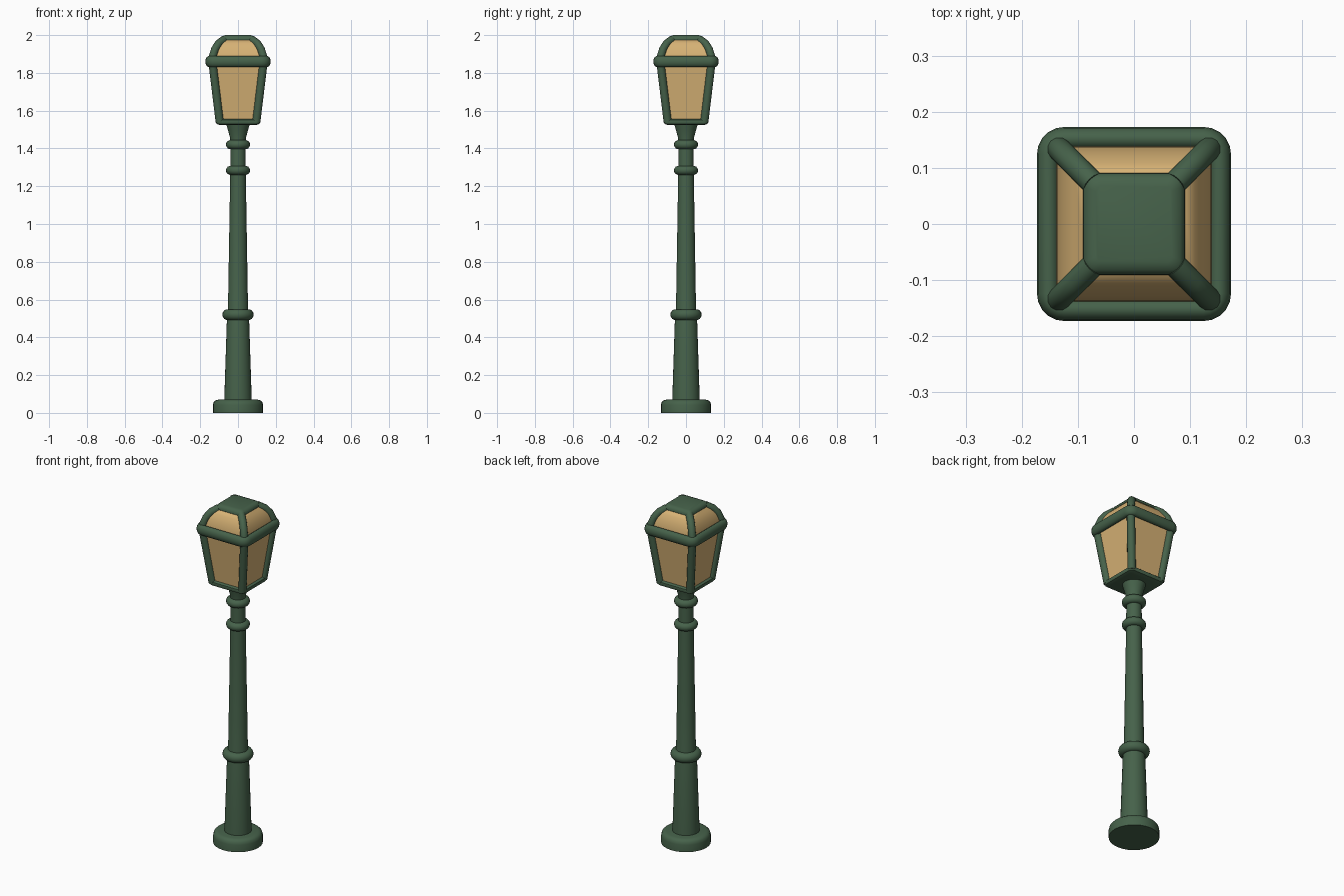
import bpy, bmesh, math
from mathutils import Vector

if "Cube" in bpy.data.objects:
    bpy.data.objects.remove(bpy.data.objects["Cube"])


def material(name, rgb):
    m = bpy.data.materials.new(name)
    m.diffuse_color = (*rgb, 1)
    m.use_nodes = True
    m.node_tree.nodes["Principled BSDF"].inputs["Base Color"].default_value = m.diffuse_color
    return m


GREEN = material("dark green metal", (0.061, 0.122, 0.069))
GLASS = material("warm amber glass", (0.67, 0.44, 0.175))


def finish(name, bm, mat, angle=40):
    bmesh.ops.recalc_face_normals(bm, faces=bm.faces)
    me = bpy.data.meshes.new(name)
    bm.to_mesh(me)
    bm.free()
    me.materials.append(mat)
    ob = bpy.data.objects.new(name, me)
    bpy.context.collection.objects.link(ob)
    bpy.ops.object.select_all(action='DESELECT')
    ob.select_set(True)
    bpy.context.view_layer.objects.active = ob
    bpy.ops.object.shade_smooth_by_angle(angle=math.radians(angle))
    return ob


def loft(name, rings, mat, closed=False, cap=True, angle=40):
    """Skin a list of point rings; closed joins the last ring to the first."""
    bm = bmesh.new()
    vs = [[bm.verts.new(p) for p in r] for r in rings]
    n = len(vs[0])
    pairs = list(zip(vs, vs[1:])) + ([(vs[-1], vs[0])] if closed else [])
    for a, b in pairs:
        for i in range(n):
            j = (i + 1) % n
            bm.faces.new((a[i], a[j], b[j], b[i]))
    if cap and not closed:
        bm.faces.new(vs[0][::-1])
        bm.faces.new(vs[-1])
    return finish(name, bm, mat, angle)


def circle(r, z, n=28):
    return [(r * math.cos(2 * math.pi * i / n), r * math.sin(2 * math.pi * i / n), z)
            for i in range(n)]


def lathe(name, profile):
    return loft(name, [circle(r, z) for r, z in profile], GREEN)


def torus(name, r, z, rr, rz):
    steps = [2 * math.pi * i / 14 for i in range(14)]
    return loft(name, [circle(r + rr * math.cos(t), z + rz * math.sin(t)) for t in steps],
                GREEN, closed=True)


def square(h, z, r=0.0, steps=5):
    """Square ring of half width h, with corner radius r."""
    if r == 0:
        return [(x * h, y * h, z) for x, y in ((1, 1), (-1, 1), (-1, -1), (1, -1))]
    pts = []
    for q in range(4):
        mid = math.pi / 4 + q * math.pi / 2
        cx, cy = [math.copysign(h - r, f(mid)) for f in (math.cos, math.sin)]
        for k in range(steps + 1):
            a = q * math.pi / 2 + k / steps * math.pi / 2
            pts.append((cx + r * math.cos(a), cy + r * math.sin(a), z))
    return pts


def square_frame(name, h, z, rr, rz, corner):
    rings = []
    for i in range(14):
        d, e = rr * math.cos(2 * math.pi * i / 14), rz * math.sin(2 * math.pi * i / 14)
        rings.append(square(h + d, z + e, corner + d))
    return loft(name, rings, GREEN, closed=True)


def corner_bars(name, path, radius):
    """Round bars along the four diagonals; path lists (half width, z)."""
    bm = bmesh.new()
    for sx in (1, -1):
        for sy in (1, -1):
            pts = [Vector((h * sx, h * sy, z)) for h, z in path]
            side = Vector((-sy, sx, 0)).normalized()
            rings = []
            for i, p in enumerate(pts):
                t = (pts[min(i + 1, len(pts) - 1)] - pts[max(i - 1, 0)]).normalized()
                up = t.cross(side)
                rings.append([bm.verts.new(p + radius * (side * math.cos(k * math.pi / 6)
                              + up * math.sin(k * math.pi / 6))) for k in range(12)])
            for a, b in zip(rings, rings[1:]):
                for i in range(12):
                    j = (i + 1) % 12
                    bm.faces.new((a[i], a[j], b[j], b[i]))
            bm.faces.new(rings[0])
            bm.faces.new(rings[-1])
    return finish(name, bm, GREEN)


# Base disc and tapered post
lathe("base_disc", [(0.133, 0), (0.133, 0.042), (0.129, 0.057), (0.12, 0.066), (0.105, 0.07)])
lathe("post", [(0.073, 0.06), (0.058, 0.52), (0.053, 0.55), (0.041, 1.28), (0.04, 1.46)])

# Decorative collars
torus("lower_collar", 0.055, 0.52, 0.028, 0.029)
torus("middle_collar", 0.040, 1.284, 0.024, 0.024)
torus("upper_collar", 0.040, 1.42, 0.024, 0.024)

# Flare carrying the lantern
lathe("lantern_flare", [(0.04, 1.43), (0.043, 1.46), (0.054, 1.50), (0.066, 1.54)])

# Lantern floor and lower glass
loft("lantern_floor", [square(0.098, 1.525, 0.012), square(0.113, 1.53, 0.022),
                       square(0.117, 1.54, 0.024), square(0.115, 1.55, 0.022),
                       square(0.106, 1.557, 0.014)], GREEN)
loft("lower_glass", [square(0.101, 1.54), square(0.137, 1.86)], GLASS)

# Corner bars, main rim and roof
corner_bars("lantern_corner_bars", [(0.097, 1.54), (0.136, 1.86)], 0.022)
square_frame("lantern_rim", 0.152, 1.86, 0.021, 0.030, 0.028)
loft("roof_glass", [square(0.140, 1.86), square(0.137, 1.89), square(0.127, 1.925),
                    square(0.109, 1.955), square(0.083, 1.98)], GLASS, angle=50)
corner_bars("roof_ribs", [(0.137, 1.86), (0.133, 1.89), (0.122, 1.925),
                          (0.103, 1.955), (0.073, 1.977)], 0.021)

# Roof cap
loft("roof_cap", [square(0.084, 1.967, 0.016), square(0.091, 1.974, 0.022),
                  square(0.090, 1.985, 0.021), square(0.082, 1.995, 0.018),
                  square(0.068, 2.0, 0.010)], GREEN)
